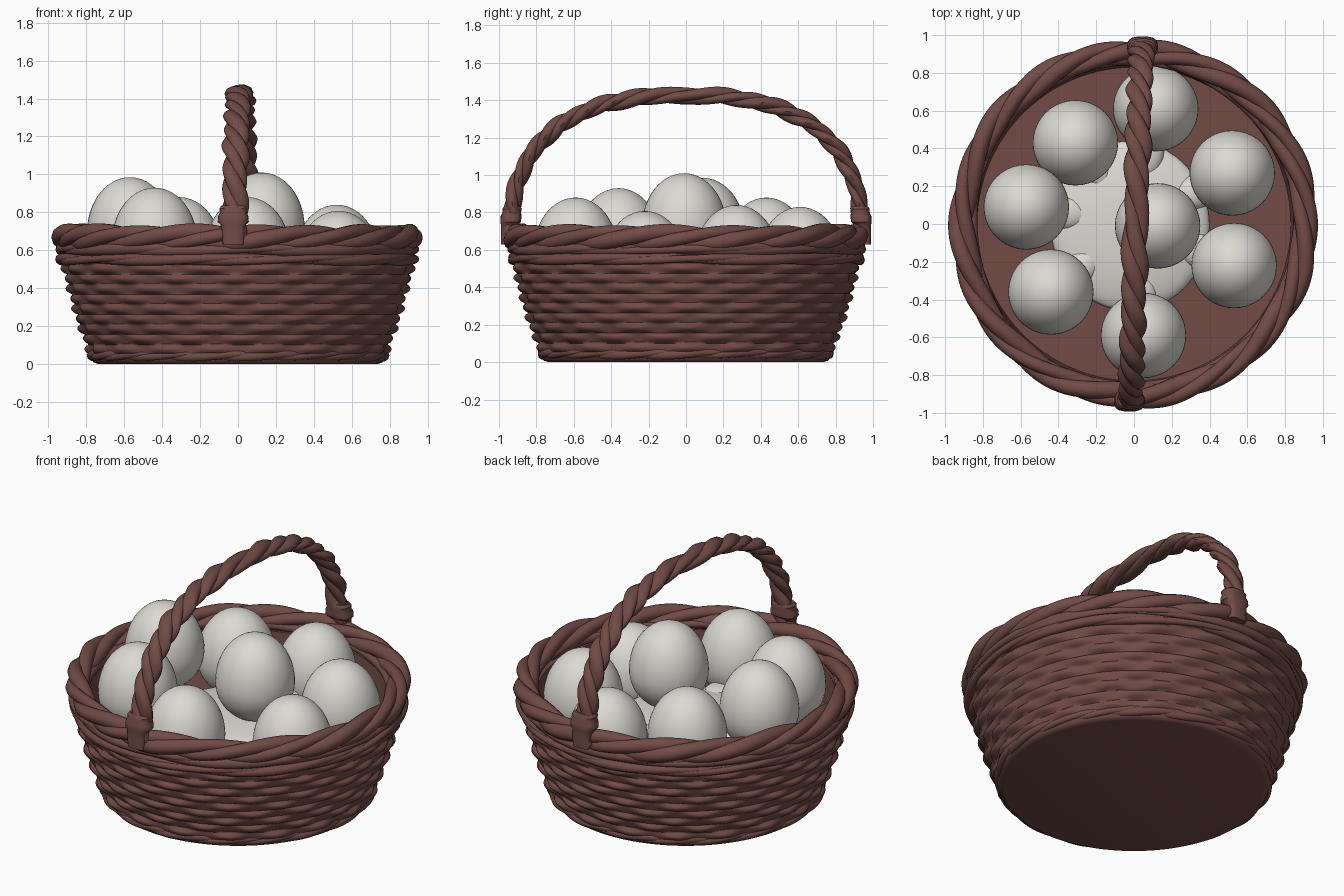
import bpy, bmesh, math, random
from mathutils import Vector, Matrix

if "Cube" in bpy.data.objects:
    bpy.data.objects.remove(bpy.data.objects["Cube"])

random.seed(4)
TAU = math.tau


def material(name, rgb):
    m = bpy.data.materials.new(name)
    m.diffuse_color = (*rgb, 1)
    m.use_nodes = True
    m.node_tree.nodes["Principled BSDF"].inputs["Base Color"].default_value = m.diffuse_color
    return m


BROWN = material("wicker brown", (0.165, 0.070, 0.060))
WHITE = material("egg white", (0.72, 0.70, 0.65))


def finish(name, bm, mat, angle=50):
    bmesh.ops.recalc_face_normals(bm, faces=bm.faces)
    me = bpy.data.meshes.new(name)
    bm.to_mesh(me)
    bm.free()
    me.materials.append(mat)
    ob = bpy.data.objects.new(name, me)
    bpy.context.collection.objects.link(ob)
    bpy.context.view_layer.objects.active = ob
    ob.select_set(True)
    bpy.ops.object.shade_smooth_by_angle(angle=math.radians(angle))
    ob.select_set(False)
    return ob


def skin(bm, rings, loop=False):
    """Bridge equal-length closed rings of points; cap the ends unless looped."""
    vs = [[bm.verts.new(p) for p in r] for r in rings]
    n = len(vs[0])
    for a, b in zip(vs, vs[1:] + (vs[:1] if loop else [])):
        for j in range(n):
            bm.faces.new((a[j], a[(j + 1) % n], b[(j + 1) % n], b[j]))
    if not loop:
        bm.faces.new(vs[0])
        bm.faces.new(vs[-1])


def rope(name, frame, steps, strands, turns, off, rad, loop, wob=0.0, sides=10):
    """Twisted strands following frame(t) -> centre, side, up."""
    bm = bmesh.new()
    for k in range(strands):
        rings = []
        ph = random.uniform(0, TAU)
        for i in range(steps if loop else steps + 1):
            t = i / steps
            c, u, v = frame(t)
            f = TAU * (turns * t + k / strands)
            r = rad * (1 + wob * math.sin(TAU * 5 * t + ph))
            rings.append([c + u * (off * math.cos(f) + r * math.cos(TAU * j / sides))
                          + v * (off * math.sin(f) + r * math.sin(TAU * j / sides))
                          for j in range(sides)])
        skin(bm, rings, loop)
    return finish(name, bm, BROWN)


def ring_frame(R, z):
    def frame(t):
        d = Vector((math.cos(TAU * t), math.sin(TAU * t), 0))
        return d * R + Vector((0, 0, z)), d, Vector((0, 0, 1))
    return frame


# Woven wall, bottom and inner floor in one lathed shell
PROFILE = [(0, .755), (.03, .775), (.1, .785), (.2, .825), (.3, .855),
           (.4, .882), (.5, .908), (.6, .93)]


def wall_radius(z):
    for (z0, r0), (z1, r1) in zip(PROFILE, PROFILE[1:]):
        if z <= z1:
            return r0 + (r1 - r0) * (z - z0) / (z1 - z0)
    return PROFILE[-1][1]


SEG, ROWS, ROW_H = 216, 84, 0.053
phases = [random.uniform(-.5, .5) for _ in range(20)]


def woven(z, a):
    r = wall_radius(z)
    row = (z - .05) / ROW_H
    if row < 0 or z > .58:
        return r
    i = int(row)
    bulge = math.sin(math.pi * (row - i)) ** .7 if row > i else 0
    return r + bulge * (.014 + .014 * math.cos(18 * a + math.pi * i + phases[i]))


def circle(r, z):
    return [(r * math.cos(TAU * j / SEG), r * math.sin(TAU * j / SEG), z) for j in range(SEG)]


rings = [circle(.735, 0)]
for k in range(ROWS + 1):
    z = .008 + .592 * k / ROWS
    rings.append([(woven(z, TAU * j / SEG) * math.cos(TAU * j / SEG),
                   woven(z, TAU * j / SEG) * math.sin(TAU * j / SEG), z) for j in range(SEG)])
rings += [circle(.845, .61), circle(.83, .42), circle(.4, .42)]
bm = bmesh.new()
skin(bm, rings)
finish("woven_basket", bm, BROWN)

# Horizontal coils and the braided rim
rope("base_coil", ring_frame(.765, .045), 120, 2, 9, .008, .022, True, .15)
rope("lower_band", ring_frame(.928, .553), 140, 2, 5, .008, .024, True, .2)
rope("upper_band", ring_frame(.925, .605), 140, 2, 4, .008, .026, True, .2)
rope("inner_band", ring_frame(.862, .64), 120, 1, 3, .006, .024, True, .2)
rope("braided_rim", ring_frame(.908, .667), 240, 3, 6, .030, .041, True, .14)


# Twisted arched handle
def arch(t):
    a = math.pi * t
    c, s = math.cos(a), max(math.sin(a), 0)
    y = -.94 * math.copysign(abs(c) ** .8, c)
    return Vector((.01 + .03 * y, y, .65 + .775 * s ** .8))


def handle_frame(t):
    d = arch(min(t + .004, 1)) - arch(max(t - .004, 0))
    d.normalize()
    side = Vector((1, 0, 0))
    return arch(t), side * 1.4, side.cross(d).normalized()


rope("twisted_handle", handle_frame, 200, 3, 6, .020, .030, False, .16)

# Bindings where the handle meets the rim
for s, label in ((-1, "front"), (1, "back")):
    bm = bmesh.new()
    x = .01 + .035 * s
    prof = [(.63, .055, .028, .962), (.70, .060, .030, .960), (.735, .066, .045, .945),
            (.75, .082, .055, .938), (.78, .080, .056, .935), (.80, .070, .050, .932),
            (.82, .074, .052, .930), (.835, .062, .042, .928)]
    skin(bm, [[(x + rx * math.copysign(abs(math.cos(TAU * j / 20)) ** .7, math.cos(TAU * j / 20)),
                s * y + ry * math.copysign(abs(math.sin(TAU * j / 20)) ** .7, math.sin(TAU * j / 20)), z)
               for j in range(20)] for z, rx, ry, y in prof])
    finish(label + "_handle_binding", bm, BROWN, 40)

# Eggs: x, y, top height
EGGS = [(-.57, .09, .985), (-.44, -.36, .93), (-.31, .43, .88), (.05, -.59, .88),
        (.125, -.01, 1.01), (.52, .27, .84), (.53, -.22, .808), (.115, .61, .83)]


def ball(bm, loc, size, rot=0.0, segs=40):
    m = Matrix.Translation(loc) @ Matrix.Rotation(rot, 4, 'Z') @ Matrix.Diagonal((*size, 1))
    return bmesh.ops.create_uvsphere(bm, u_segments=segs, v_segments=segs * 3 // 5,
                                     radius=1, matrix=m)["verts"]


for n, (x, y, top) in enumerate(EGGS, 1):
    bm = bmesh.new()
    zc = top - .29
    for v in ball(bm, (x, y, zc), (.226, .226, .23)):
        if v.co.z > zc:
            v.co.z = zc + (v.co.z - zc) * .29 / .23
    finish("egg_%d" % n, bm, WHITE)

# Pale mound between the eggs, with small bridges reaching out to them
bm = bmesh.new()
ball(bm, (-.02, -.01, .43), (.42, .45, .09))
for x, y, top in EGGS:
    if math.hypot(x, y) > .2:
        a = math.atan2(y, x)
        ball(bm, (.37 * math.cos(a), .37 * math.sin(a), .455), (.13, .09, .06), a, 20)
finish("egg_mound", bm, WHITE)
